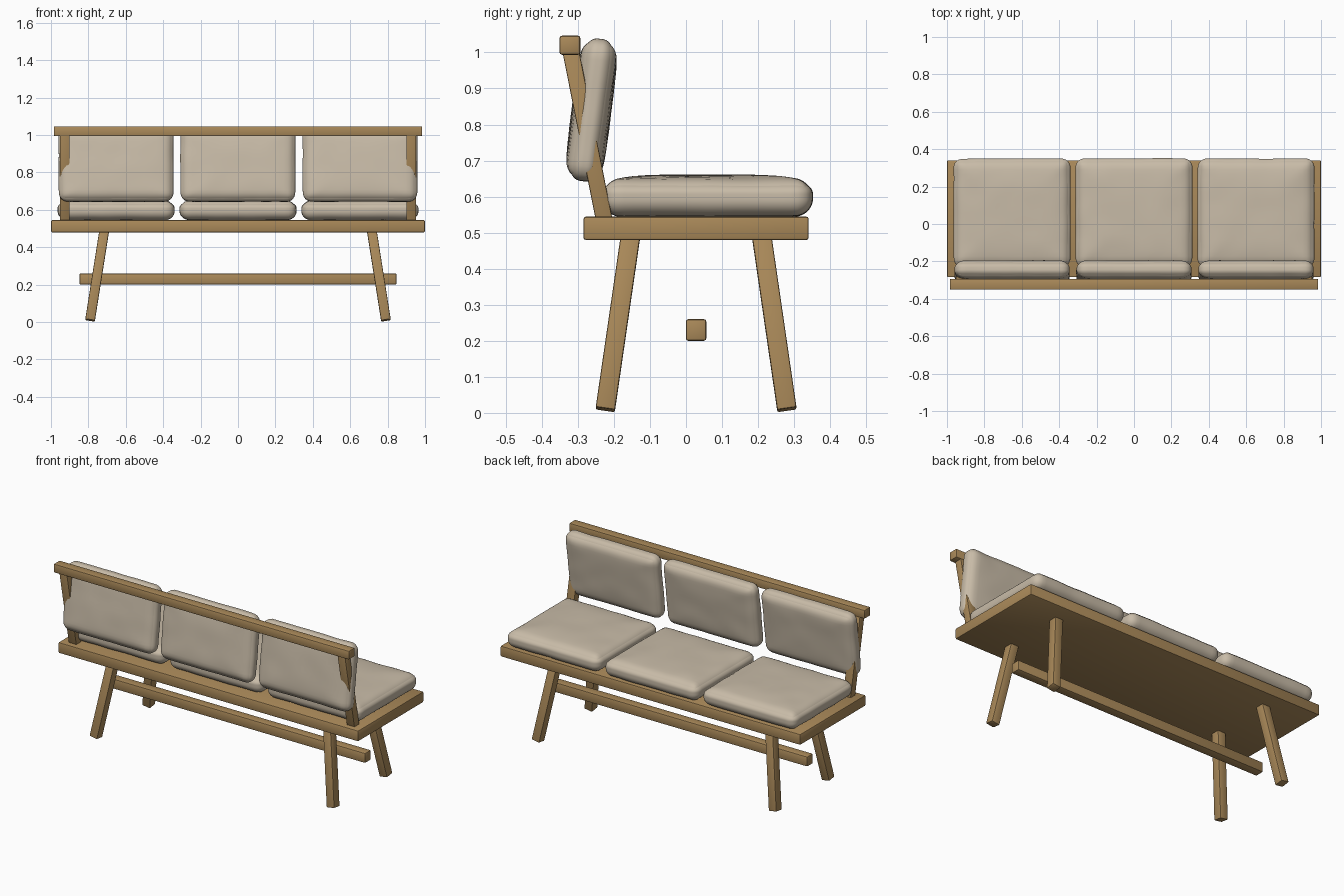
import bpy, bmesh, math
from mathutils import Vector, Matrix, noise

cube = bpy.data.objects.get("Cube")
if cube:
    bpy.data.objects.remove(cube)


def material(name, rgb):
    m = bpy.data.materials.new(name)
    m.use_nodes = True
    m.diffuse_color = (*rgb, 1)
    bsdf = m.node_tree.nodes["Principled BSDF"]
    bsdf.inputs["Base Color"].default_value = (*rgb, 1)
    bsdf.inputs["Roughness"].default_value = 0.8
    return m


WOOD = material("oak wood", (0.40, 0.25, 0.10))
FABRIC = material("linen fabric", (0.58, 0.50, 0.39))


def finish(name, bm, mat, matrix, angle):
    mesh = bpy.data.meshes.new(name)
    bm.to_mesh(mesh)
    bm.free()
    mesh.materials.append(mat)
    obj = bpy.data.objects.new(name, mesh)
    bpy.context.collection.objects.link(obj)
    obj.matrix_world = matrix
    bpy.ops.object.select_all(action='DESELECT')
    obj.select_set(True)
    bpy.context.view_layer.objects.active = obj
    bpy.ops.object.shade_smooth_by_angle(angle=math.radians(angle))
    return obj


def beam(name, start, end, width, depth, bevel=0.007):
    """Bevelled timber running between two end centres."""
    start, end = Vector(start), Vector(end)
    axis = end - start
    bm = bmesh.new()
    bmesh.ops.create_cube(bm, size=1)
    bmesh.ops.scale(bm, vec=(width, depth, axis.length), verts=bm.verts)
    bmesh.ops.bevel(bm, geom=bm.edges[:], offset=bevel, segments=2,
                    profile=0.5, affect='EDGES')
    turn = Vector((0, 0, 1)).rotation_difference(axis).to_matrix().to_4x4()
    return finish(name, bm, WOOD, Matrix.Translation((start + end) / 2) @ turn, 30)


def cushion(name, centre, size, radius, crown, base_crown, tilt, seed):
    """Rounded, padded block; crowns swell the broad faces, noise adds creases."""
    half = Vector(size) / 2
    core = half - Vector((radius, radius, min(radius, half.z * 0.85)))
    bm = bmesh.new()
    bmesh.ops.create_cube(bm, size=2)
    bmesh.ops.subdivide_edges(bm, edges=bm.edges[:], cuts=23, use_grid_fill=True)
    for v in bm.verts:
        # spread grid lines toward the edges, then round them off
        u = Vector([math.sin(c * math.pi / 2) for c in v.co])
        p = Vector([u[i] * half[i] for i in range(3)])
        inner = Vector([max(-core[i], min(core[i], p[i])) for i in range(3)])
        d = Vector([(p[i] - inner[i]) / (half[i] - core[i]) for i in range(3)])
        if d.length > 0:
            d = d.normalized()
        p = inner + Vector([d[i] * (half[i] - core[i]) for i in range(3)])
        # thin the padding toward the rim
        rim = max(abs(u.x), abs(u.y)) ** 4
        p.z -= (crown if p.z > 0 else -base_crown) * rim * abs(p.z) / half.z
        # soft wrinkles
        crease = noise.noise(Vector((p.x * 9, p.y * 9, p.z * 5 + seed * 7)))
        p += d * crease * 0.003
        v.co = p
    bmesh.ops.recalc_face_normals(bm, faces=bm.faces)
    matrix = Matrix.Translation(centre) @ Matrix.Rotation(tilt, 4, 'X')
    return finish(name, bm, FABRIC, matrix, 60)


# Timber frame
beam("seat_board", (-1, 0.028, 0.512), (1, 0.028, 0.512), 0.065, 0.625)
beam("top_rail", (-0.985, -0.322, 1.02), (0.985, -0.322, 1.02), 0.053, 0.058)
beam("stretcher", (-0.848, 0.028, 0.23), (0.848, 0.028, 0.23), 0.06, 0.057)

for side, sx in (("left", 1), ("right", -1)):
    for place, sy in (("rear", 1), ("front", -1)):
        beam(f"{place}_{side}_leg", (sx * 0.791, 0.028 + sy * 0.252, 0.009),
             (sx * 0.715, 0.028 + sy * 0.182, 0.49), 0.052, 0.054, 0.005)
    beam(f"{side}_back_post", (sx * 0.927, -0.226, 0.53),
         (sx * 0.927, -0.32, 1.005), 0.052, 0.046, 0.004)

# Three seat pads and three back pads
for i, place in enumerate(("right", "middle", "left")):
    x = (i - 1) * 0.652
    cushion(f"{place}_seat_cushion", (x, 0.059, 0.602), (0.625, 0.582, 0.116),
            0.05, 0.02, 0.003, 0, i)
    cushion(f"{place}_back_cushion", (x, -0.262, 0.84), (0.615, 0.396, 0.108),
            0.05, 0.012, 0.012, math.radians(82.8), i + 5)
